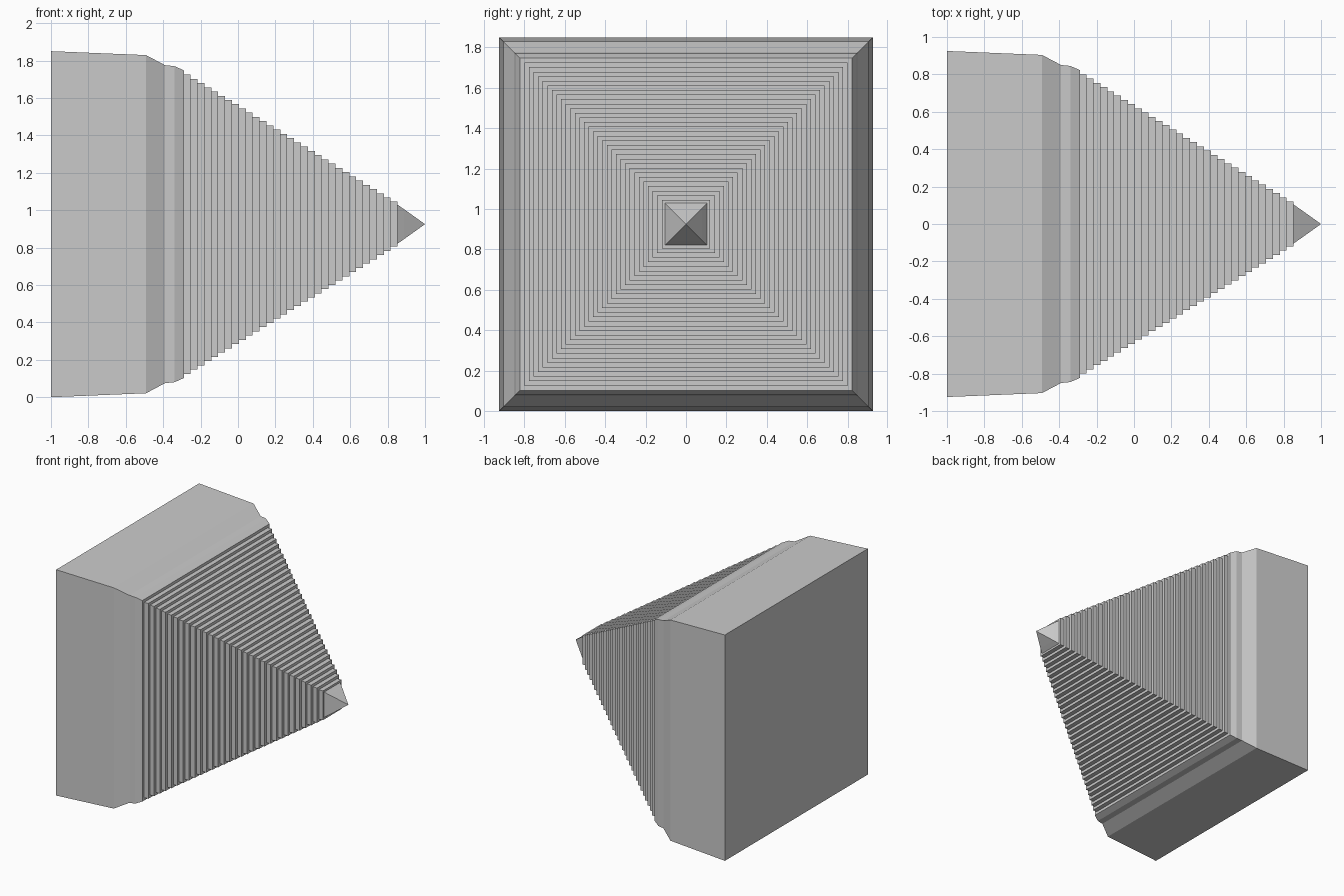
import bpy, bmesh

if "Cube" in bpy.data.objects:
    bpy.data.objects.remove(bpy.data.objects["Cube"])

CENTRE_Z = 0.925

# Profile as (x, half width): base block, sloped shoulder
profile = [(-1.0, 0.925), (-0.492, 0.904), (-0.39, 0.85), (-0.34, 0.845), (-0.29, 0.823)]

# Stepped pyramid flanks
STEPS = 31
X0, X1, H0, H1 = -0.29, 0.853, 0.80, 0.12
for i in range(STEPS):
    half = H0 + (H1 - H0) * i / (STEPS - 1)
    profile.append((X0 + (X1 - X0) * i / STEPS, half))
    profile.append((X0 + (X1 - X0) * (i + 1) / STEPS, half))

# Foot of the smooth tip
profile += [(X1, 0.104), (0.888, 0.08)]

# Loft square rings along x, cap the base and close on the apex
bm = bmesh.new()
rings = [[bm.verts.new((x, sy * h, CENTRE_Z + sz * h))
          for sy, sz in ((-1, -1), (1, -1), (1, 1), (-1, 1))] for x, h in profile]
for a, b in zip(rings, rings[1:]):
    for k in range(4):
        n = (k + 1) % 4
        bm.faces.new((a[k], a[n], b[n], b[k]))
bm.faces.new(rings[0])
apex = bm.verts.new((1.0, 0, CENTRE_Z))
for k in range(4):
    bm.faces.new((rings[-1][k], rings[-1][(k + 1) % 4], apex))
bmesh.ops.recalc_face_normals(bm, faces=bm.faces)

mesh = bpy.data.meshes.new("stepped_spike")
bm.to_mesh(mesh)
bm.free()
bpy.context.collection.objects.link(bpy.data.objects.new("stepped_spike", mesh))
